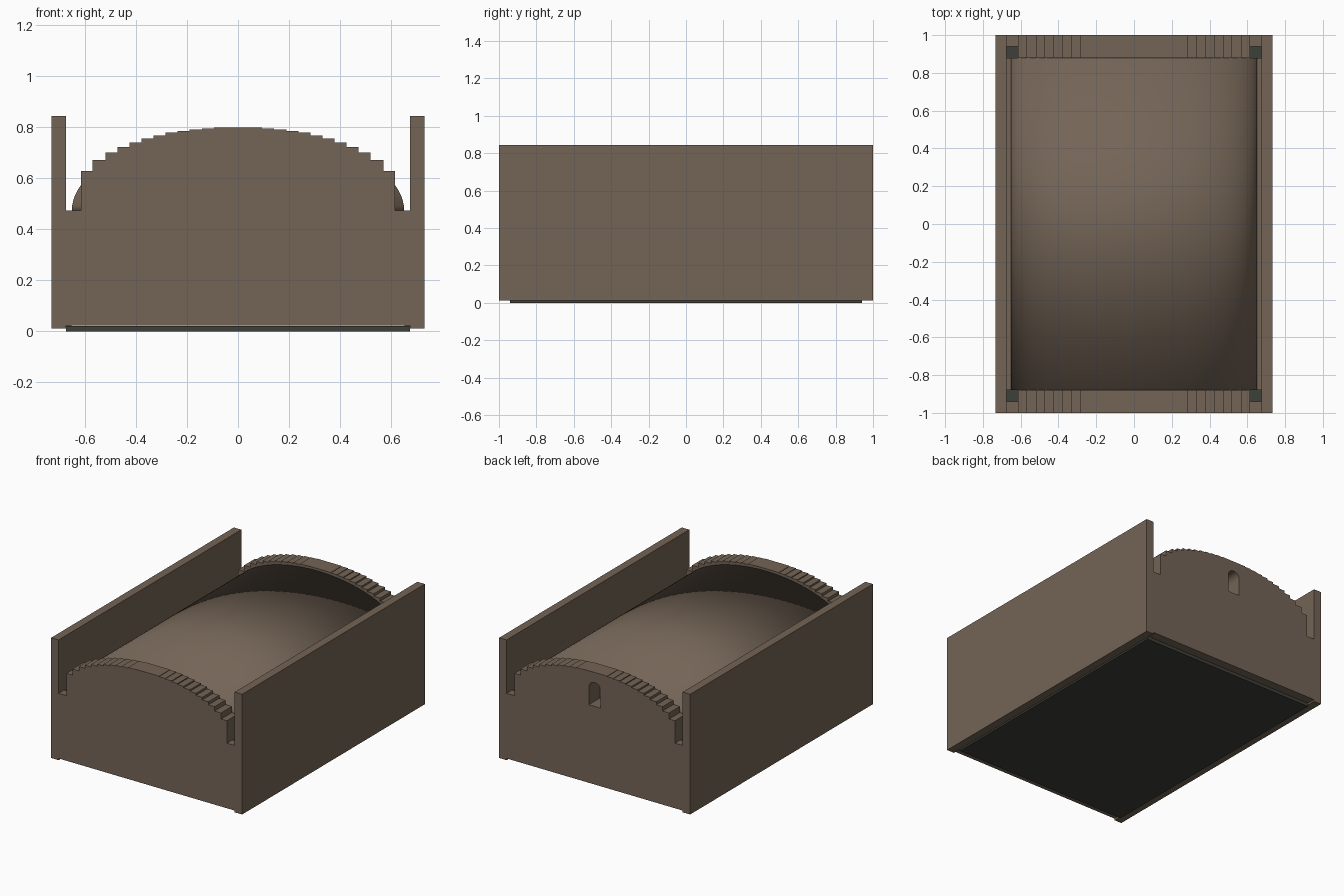
import bpy, bmesh, math

if "Cube" in bpy.data.objects:
    bpy.data.objects.remove(bpy.data.objects["Cube"])


def material(name, rgb):
    m = bpy.data.materials.new(name)
    m.diffuse_color = (*rgb, 1)
    m.use_nodes = True
    m.node_tree.nodes["Principled BSDF"].inputs["Base Color"].default_value = m.diffuse_color
    return m


BROWN = material("warm brown", (0.174, 0.129, 0.094))
DARK = material("dark green grey", (0.048, 0.05, 0.041))


def finish(name, bm, mats):
    bmesh.ops.recalc_face_normals(bm, faces=bm.faces)
    me = bpy.data.meshes.new(name)
    bm.to_mesh(me)
    bm.free()
    for m in mats:
        me.materials.append(m)
    ob = bpy.data.objects.new(name, me)
    bpy.context.collection.objects.link(ob)
    return ob


def box(name, x0, x1, y0, y1, z0, z1, mats=(BROWN,)):
    bm = bmesh.new()
    bmesh.ops.create_cube(bm, size=1)
    for v in bm.verts:
        v.co = ((x0 + x1) / 2 + v.co.x * (x1 - x0),
                (y0 + y1) / 2 + v.co.y * (y1 - y0),
                (z0 + z1) / 2 + v.co.z * (z1 - z0))
    return finish(name, bm, mats)


def prism(name, pts, y0, y1, mats=(BROWN,)):
    """Extrude an x-z outline along y."""
    bm = bmesh.new()
    f = bm.faces.new([bm.verts.new((x, y0, z)) for x, z in pts])
    r = bmesh.ops.extrude_face_region(bm, geom=[f])
    for v in r["geom"]:
        if isinstance(v, bmesh.types.BMVert):
            v.co.y = y1
    return finish(name, bm, mats)


# Base plate
box("base_plate", -0.675, 0.675, -0.94, 0.94, 0, 0.022, (DARK,))

# Side walls with low inner lining strips
for s, side in ((-1, "left"), (1, "right")):
    a, b = sorted((s * 0.675, s * 0.732))
    box(side + "_wall", a, b, -1, 1, 0.012, 0.845)
    a, b = sorted((s * 0.652, s * 0.675))
    box(side + "_lining", a, b, -0.88, 0.88, 0.022, 0.472)

# End walls with stepped arch top: (outer half width, height)
steps = [(0.615, 0.63), (0.57, 0.672), (0.52, 0.702), (0.473, 0.724),
         (0.426, 0.742), (0.378, 0.757), (0.331, 0.769), (0.284, 0.78),
         (0.237, 0.787), (0.19, 0.793), (0.142, 0.797), (0.095, 0.80)]
half = [(0.615, 0.024)]
for i, (x, z) in enumerate(steps):
    half.append((x, z))
    if i + 1 < len(steps):
        half.append((steps[i + 1][0], z))
outline = half + [(-x, z) for x, z in reversed(half)]

for s, end in ((-1, "front"), (1, "back")):
    wall = prism(end + "_arched_wall", outline, s * 0.88, s * 1.0)
    y0, y1 = sorted((s * 0.94, s * 1.0))
    for t, side in ((-1, "left"), (1, "right")):
        a, b = sorted((t * 0.615, t * 0.675))
        box(end + "_" + side + "_ledge", a, b, y0, y1, 0.024, 0.475)
    # Arched cable hole in the back wall only
    if s > 0:
        hole = [(-0.045, 0.565), (0.045, 0.565)]
        hole += [(0.045 * math.cos(k * math.pi / 12), 0.685 + 0.045 * math.sin(k * math.pi / 12))
                 for k in range(13)]
        cutter = prism("hole_cutter", hole, 0.8, 1.1)
        cutter.hide_render = True
        mod = wall.modifiers.new("hole", "BOOLEAN")
        mod.object = cutter
        mod.operation = "DIFFERENCE"
        mod.solver = "EXACT"
        bpy.context.view_layer.objects.active = wall
        bpy.ops.object.modifier_apply(modifier="hole")
        bpy.data.objects.remove(cutter)

# Barrel vault between the end walls, smooth all over including its end caps
arch = [(0.652 * math.cos(k * math.pi / 48), 0.472 + 0.312 * math.sin(k * math.pi / 48))
        for k in range(49)]
vault = prism("barrel_vault", arch, -0.88, 0.88)
for p in vault.data.polygons:
    p.use_smooth = True
